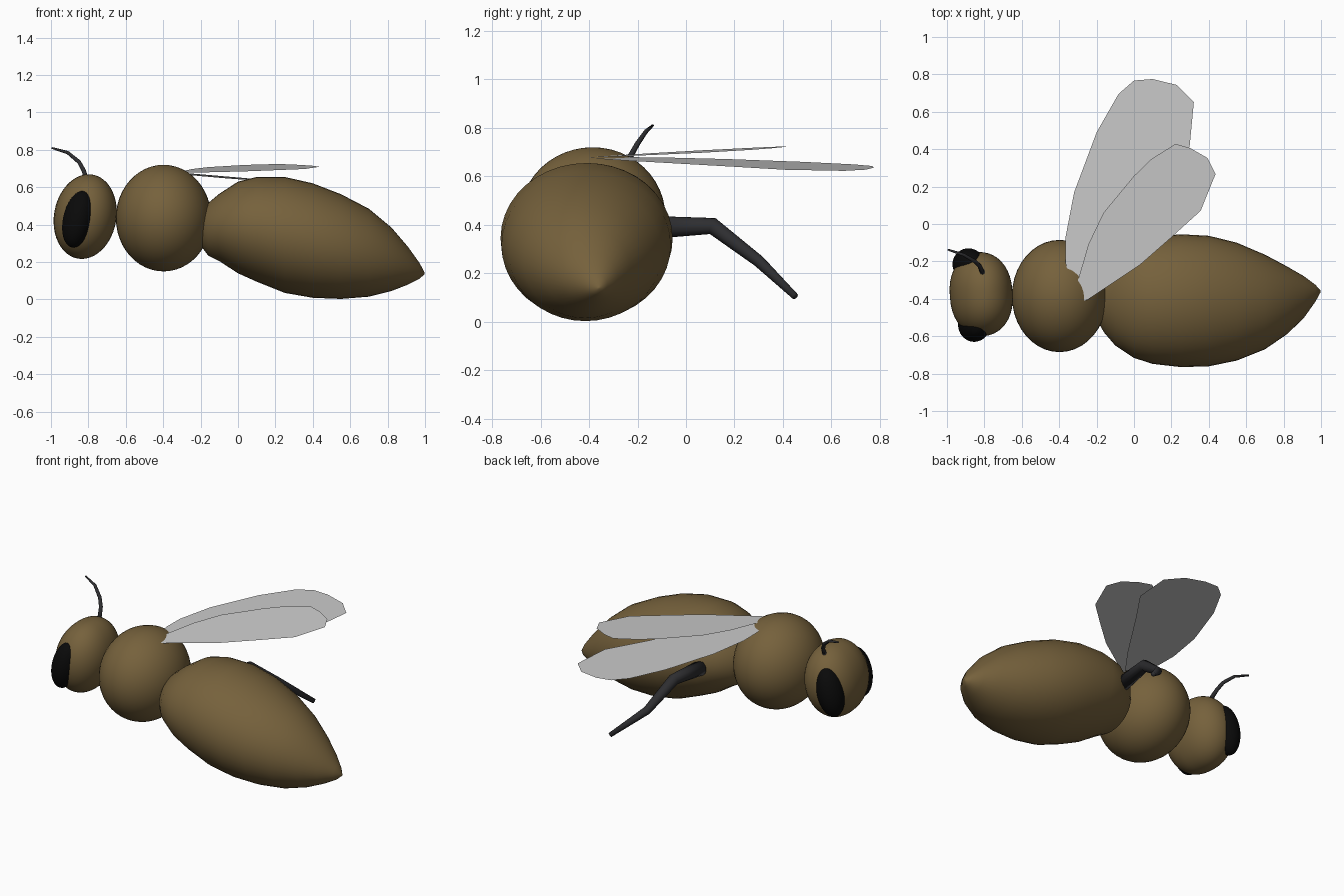
import bpy, bmesh, math
from mathutils import Vector, Matrix

if "Cube" in bpy.data.objects:
    bpy.data.objects.remove(bpy.data.objects["Cube"])


def material(name, rgb):
    m = bpy.data.materials.new(name)
    m.diffuse_color = (*rgb, 1)
    m.use_nodes = True
    m.node_tree.nodes["Principled BSDF"].inputs["Base Color"].default_value = m.diffuse_color
    return m


BROWN = material("body brown", (0.18, 0.12, 0.045))
BLACK = material("eye black", (0.003, 0.003, 0.003))
DARK = material("limb charcoal", (0.027, 0.027, 0.03))
GREY = material("wing grey", (0.6, 0.6, 0.6))


def make_object(name, bm, mat, smooth=True):
    mesh = bpy.data.meshes.new(name)
    bm.to_mesh(mesh)
    bm.free()
    mesh.materials.append(mat)
    obj = bpy.data.objects.new(name, mesh)
    bpy.context.collection.objects.link(obj)
    for p in mesh.polygons:
        p.use_smooth = smooth
    return obj


def ellipsoid(name, mat, centre, radii, tilt=0, yaw=0, boxy=1):
    bm = bmesh.new()
    bmesh.ops.create_uvsphere(bm, u_segments=40, v_segments=24, radius=1)
    for v in bm.verts:
        v.co.y = math.copysign(abs(v.co.y) ** boxy, v.co.y)
    m = (Matrix.Translation(centre) @ Matrix.Rotation(math.radians(yaw), 4, 'Z')
         @ Matrix.Rotation(math.radians(tilt), 4, 'Y') @ Matrix.Diagonal((*radii, 1)))
    bm.transform(m)
    return make_object(name, bm, mat)


def loft(name, mat, rings):
    """Skin a list of vertex-position rings and cap both ends."""
    bm = bmesh.new()
    loops = [[bm.verts.new(p) for p in ring] for ring in rings]
    n = len(loops[0])
    for a, b in zip(loops, loops[1:]):
        for i in range(n):
            j = (i + 1) % n
            bm.faces.new((a[i], a[j], b[j], b[i]))
    bm.faces.new(loops[0][::-1])
    bm.faces.new(loops[-1])
    bmesh.ops.recalc_face_normals(bm, faces=bm.faces)
    return make_object(name, bm, mat)


def tube(name, mat, points, radii, sides=12):
    pts = [Vector(p) for p in points]
    rings = []
    for i, p in enumerate(pts):
        d = (pts[min(i + 1, len(pts) - 1)] - pts[max(i - 1, 0)]).normalized()
        u = d.cross(Vector((1, 0.2, 0))).normalized()
        w = d.cross(u)
        angles = [2 * math.pi * k / sides for k in range(sides)]
        rings.append([p + radii[i] * (u * math.cos(a) + w * math.sin(a)) for a in angles])
    return loft(name, mat, rings)


def wing(name, outline, height):
    """Flat wing: top-view outline laid on a gently tilted plane."""
    bm = bmesh.new()
    bm.faces.new([bm.verts.new((x, y, height(x, y))) for x, y in outline])
    bmesh.ops.recalc_face_normals(bm, faces=bm.faces)
    if next(iter(bm.faces)).normal.z < 0:
        bmesh.ops.reverse_faces(bm, faces=bm.faces)
    return make_object(name, bm, GREY, False)


# Head, eyes and thorax
ellipsoid("head", BROWN, (-0.817, -0.375, 0.443), (0.166, 0.225, 0.228), 10, 4, 0.85)
ellipsoid("near_eye", BLACK, (-0.855, -0.54, 0.43), (0.08, 0.09, 0.155), 13, 4)
ellipsoid("far_eye", BLACK, (-0.885, -0.215, 0.43), (0.08, 0.085, 0.155), 13, 4)
ellipsoid("thorax", BROWN, (-0.398, -0.385, 0.435), (0.255, 0.30, 0.285))

# Abdomen: x, y centre, z centre, y radius, z radius
sections = [
    (-.22, -.40, .38, .03, .03), (-.20, -.40, .38, .11, .09), (-.16, -.40, .375, .18, .14),
    (-.10, -.40, .385, .25, .18), (0, -.403, .385, .313, .245), (.10, -.408, .375, .34, .28),
    (.25, -.41, .345, .355, .31), (.40, -.412, .315, .349, .306), (.55, -.415, .283, .315, .28),
    (.70, -.417, .25, .253, .235), (.82, -.408, .215, .18, .17), (.91, -.39, .18, .11, .10),
    (.97, -.37, .153, .045, .043), (.998, -.36, .14, .004, .004)]
turns = [2 * math.pi * k / 40 for k in range(40)]
loft("abdomen", BROWN, [[(x, y + ry * math.cos(a), z + rz * math.sin(a)) for a in turns]
                        for x, y, z, ry, rz in sections])

# Antenna and leg
tube("antenna", DARK,
     [(-.81, -.26, .64), (-.825, -.225, .69), (-.85, -.20, .735), (-.91, -.165, .785), (-.995, -.137, .81)],
     [.013, .012, .011, .009, .005], 8)
tube("leg", DARK,
     [(-.02, -.12, .39), (.01, .11, .395), (.07, .30, .25), (.23, .45, .105)],
     [.046, .035, .025, .014])

# Wings
wing("large_wing",
     [(-.33, -.33), (-.366, -.21), (-.366, -.07), (-.32, .17), (-.20, .49), (-.083, .695), (0, .767),
      (.10, .775), (.23, .743), (.32, .652), (.297, .41), (.15, .20), (-.11, -.19), (-.25, -.38)],
     lambda x, y: 0.652 - 0.067 * x - 0.012 * y)
wing("small_wing",
     [(-.31, -.42), (-.30, -.30), (-.29, -.267), (-.243, -.107), (-.163, .06), (0, .257), (.094, .348),
      (.222, .428), (.30, .406), (.393, .353), (.436, .267), (.356, .07), (.19, -.08), (.03, -.22),
      (-.25, -.406)],
     lambda x, y: 0.70 + 0.067 * y - 0.02 * x)
